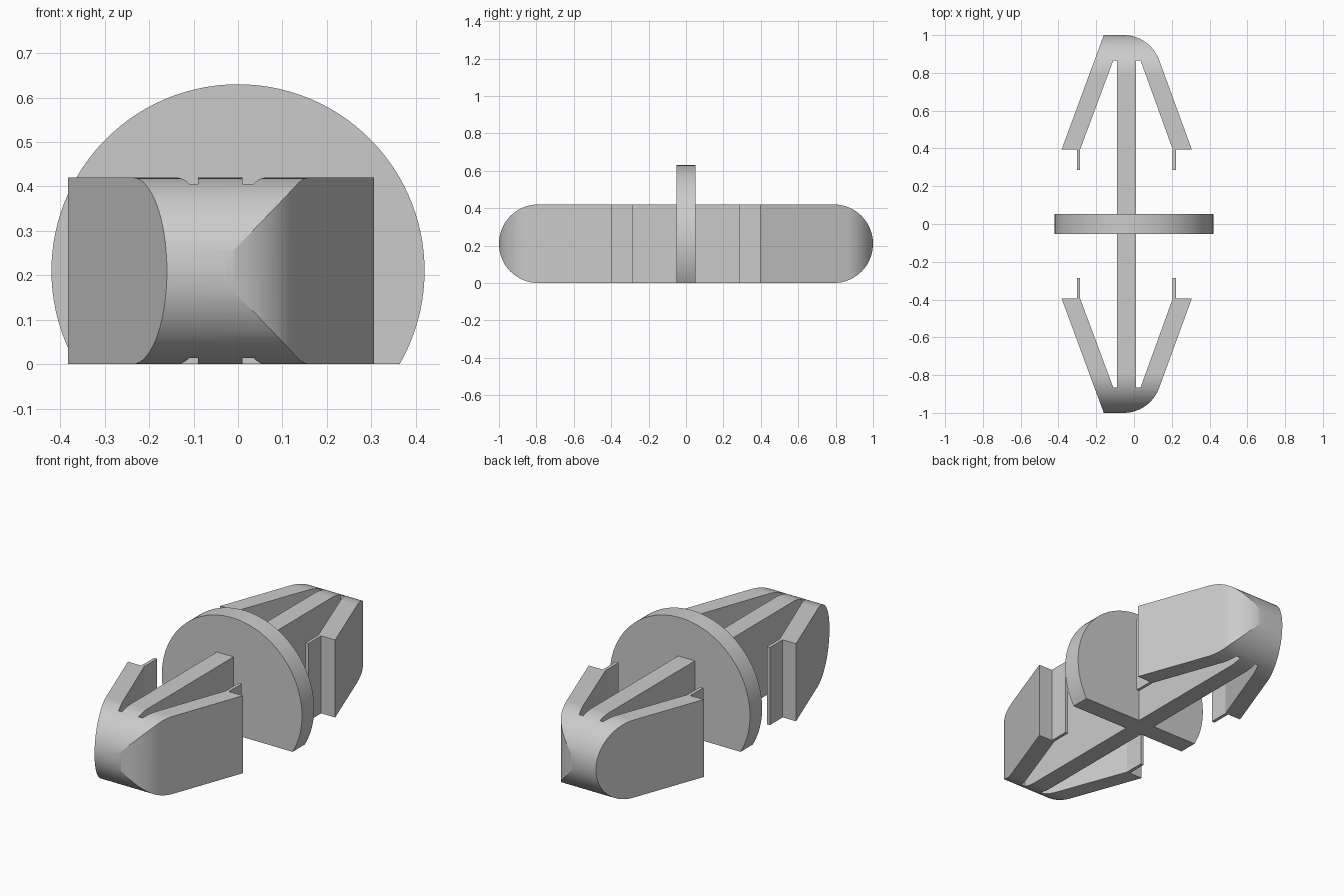
import bpy, bmesh
from math import sin, cos, radians
from mathutils import Vector

if "Cube" in bpy.data.objects:
    bpy.data.objects.remove(bpy.data.objects["Cube"], do_unlink=True)

HEIGHT = 0.42
R = HEIGHT / 2

grey = bpy.data.materials.new("light grey plastic")
grey.use_nodes = True
grey.diffuse_color = (0.6, 0.6, 0.6, 1)
grey.node_tree.nodes["Principled BSDF"].inputs["Base Color"].default_value = (0.6, 0.6, 0.6, 1)


def arc(cx, cy, r, start, end, steps):
    angles = [radians(start + (end - start) * i / steps) for i in range(steps + 1)]
    return [(cx + r * cos(a), cy + r * sin(a)) for a in angles]


def prism(name, outline, place, along):
    """Extrude a 2D outline; place maps each outline point into space."""
    bm = bmesh.new()
    face = bm.faces.new([bm.verts.new(place(u, v)) for u, v in outline])
    out = bmesh.ops.extrude_face_region(bm, geom=[face])
    verts = [g for g in out["geom"] if isinstance(g, bmesh.types.BMVert)]
    bmesh.ops.translate(bm, verts=verts, vec=Vector(along))
    bmesh.ops.recalc_face_normals(bm, faces=bm.faces)
    mesh = bpy.data.meshes.new(name)
    bm.to_mesh(mesh)
    bm.free()
    mesh.materials.append(grey)
    obj = bpy.data.objects.new(name, mesh)
    bpy.context.collection.objects.link(obj)
    return obj


def combine(target, other, operation):
    bpy.context.view_layer.objects.active = target
    mod = target.modifiers.new(operation.lower(), 'BOOLEAN')
    mod.operation, mod.object, mod.solver = operation, other, 'EXACT'
    bpy.ops.object.modifier_apply(modifier=mod.name)
    bpy.data.objects.remove(other, do_unlink=True)


# Plan outline: stem, slots, barbs with thin end tabs and a half-rounded nose
left_barb = [(-0.09, 0.865), (-0.11, 0.865), (-0.285, 0.395), (-0.285, 0.285),
             (-0.303, 0.285), (-0.303, 0.395), (-0.383, 0.395), (-0.16, 1.0)]
nose = arc(-0.055, 0.8, 0.2, 90, 20, 24)
right_barb = [(0.306, 0.395), (0.222, 0.395), (0.222, 0.285), (0.205, 0.285),
              (0.205, 0.395), (0.035, 0.865), (0.01, 0.865)]
half = left_barb + nose + right_barb
outline = half + [(x, -y) for x, y in reversed(half)]
clip = prism("double_ended_clip", outline,
             lambda x, y: (x, y, -0.1), (0, 0, HEIGHT + 0.2))

# Round both ends with a capsule-shaped side profile
capsule = arc(1 - R, R, R, -90, 90, 40) + arc(R - 1, R, R, 90, 270, 40)
rounding = prism("end_rounding", capsule, lambda y, z: (-0.6, y, z), (1.2, 0, 0))
combine(clip, rounding, 'INTERSECT')

# Middle flange: a disc with a flat base
disc = prism("flange", arc(0, R, HEIGHT, -30, 210, 80),
             lambda x, z: (x, -0.052, z), (0, 0.104, 0))
combine(clip, disc, 'UNION')

# Smooth curves, crisp edges
bpy.ops.object.select_all(action='DESELECT')
clip.select_set(True)
bpy.context.view_layer.objects.active = clip
bpy.ops.object.shade_smooth_by_angle(angle=radians(20))
weighted = clip.modifiers.new("flat face normals", 'WEIGHTED_NORMAL')
weighted.keep_sharp = True
